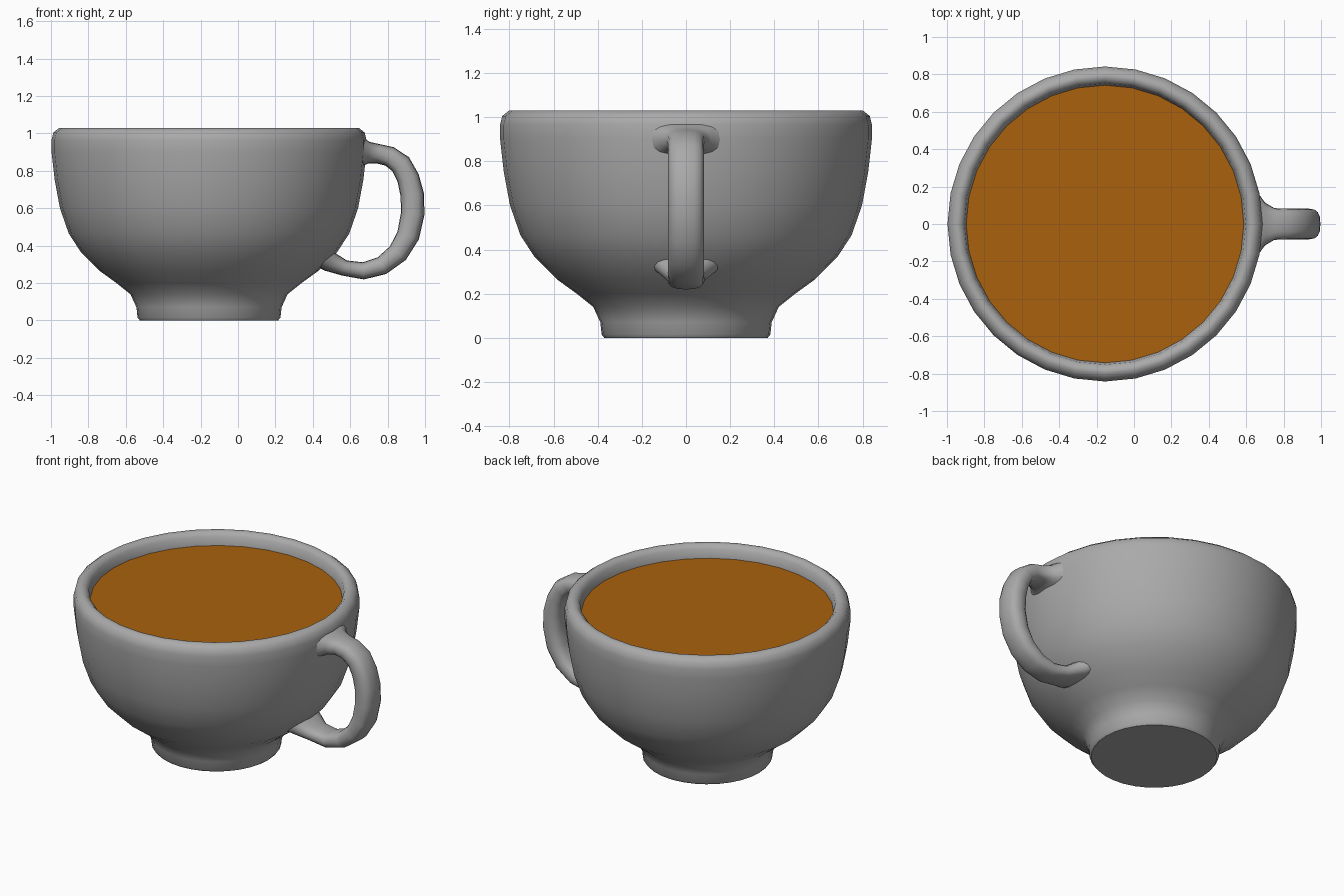
import bpy, bmesh
from math import radians, sin, cos, pi, copysign
from mathutils import Vector

default = bpy.data.objects.get("Cube")
if default:
    bpy.data.objects.remove(default, do_unlink=True)

AXIS_X = -0.155   # centre line of the bowl
SIDES = 32


def material(name, rgb):
    mat = bpy.data.materials.new(name)
    mat.use_nodes = True
    colour = (*rgb, 1.0)
    mat.diffuse_color = colour
    mat.node_tree.nodes["Principled BSDF"].inputs["Base Color"].default_value = colour
    return mat


def finish(name, bm, mat, angle=50):
    bmesh.ops.recalc_face_normals(bm, faces=bm.faces)
    mesh = bpy.data.meshes.new(name)
    bm.to_mesh(mesh)
    bm.free()
    mesh.materials.append(mat)
    mesh.shade_smooth()
    mesh.set_sharp_from_angle(angle=radians(angle))
    obj = bpy.data.objects.new(name, mesh)
    bpy.context.collection.objects.link(obj)
    return obj


def loft(name, rings, mat):
    """Skin a list of closed rings and cap both ends."""
    bm = bmesh.new()
    loops = [[bm.verts.new(p) for p in ring] for ring in rings]
    for a, b in zip(loops, loops[1:]):
        n = len(a)
        for i in range(n):
            j = (i + 1) % n
            bm.faces.new((a[i], a[j], b[j], b[i]))
    bm.faces.new(loops[0])
    bm.faces.new(loops[-1])
    return finish(name, bm, mat)


def circle(r, z):
    return [(AXIS_X + r * cos(2 * pi * i / SIDES), r * sin(2 * pi * i / SIDES), z)
            for i in range(SIDES)]


ceramic = material("grey ceramic", (0.40, 0.40, 0.40))
coffee = material("brown coffee", (0.40, 0.12, 0.004))

# Bowl: foot, outer wall, rounded rim, then inner wall down to the floor
profile = [(0.37, 0), (0.382, 0.015), (0.388, 0.07), (0.42, 0.14), (0.495, 0.2),
           (0.585, 0.265), (0.685, 0.365), (0.75, 0.465), (0.797, 0.6),
           (0.825, 0.75), (0.842, 0.9), (0.842, 0.965), (0.832, 1.005),
           (0.80, 1.03), (0.775, 1.028), (0.752, 1.005), (0.742, 0.95),
           (0.72, 0.75), (0.65, 0.5), (0.5, 0.3), (0.25, 0.2)]
loft("cup_bowl", [circle(r, z) for r, z in profile], ceramic)

# Handle: stations of x, z, half thickness, half width, flared into the wall
stations = [(0.62, 0.90, 0.10, 0.23), (0.66, 0.90, 0.08, 0.17), (0.70, 0.896, 0.058, 0.115),
            (0.75, 0.891, 0.052, 0.085), (0.81, 0.877, 0.054, 0.082),
            (0.87, 0.835, 0.058, 0.082), (0.91, 0.76, 0.06, 0.082),
            (0.932, 0.67, 0.063, 0.082), (0.934, 0.57, 0.063, 0.082),
            (0.91, 0.455, 0.061, 0.082), (0.855, 0.36, 0.056, 0.082),
            (0.77, 0.293, 0.05, 0.082), (0.67, 0.265, 0.046, 0.082),
            (0.57, 0.28, 0.042, 0.09), (0.49, 0.315, 0.055, 0.13),
            (0.44, 0.345, 0.06, 0.17)]


def rounded(v):
    return copysign(abs(v) ** 0.75, v)


rings = []
for k, (x, z, thick, wide) in enumerate(stations):
    before, after = stations[max(k - 1, 0)], stations[min(k + 1, len(stations) - 1)]
    along = Vector((after[0] - before[0], 0, after[1] - before[1])).normalized()
    out = Vector((-along.z, 0, along.x))
    side = Vector((0, 1, 0))
    rings.append([Vector((x, 0, z)) + out * thick * rounded(cos(a)) + side * wide * rounded(sin(a))
                  for a in (2 * pi * i / 16 for i in range(16))])
loft("cup_handle", rings, ceramic)

# Drink: flat disc filling the bowl just under the rim
bm = bmesh.new()
bm.faces.new([bm.verts.new(p) for p in circle(0.742, 0.95)])
finish("coffee_surface", bm, coffee)
